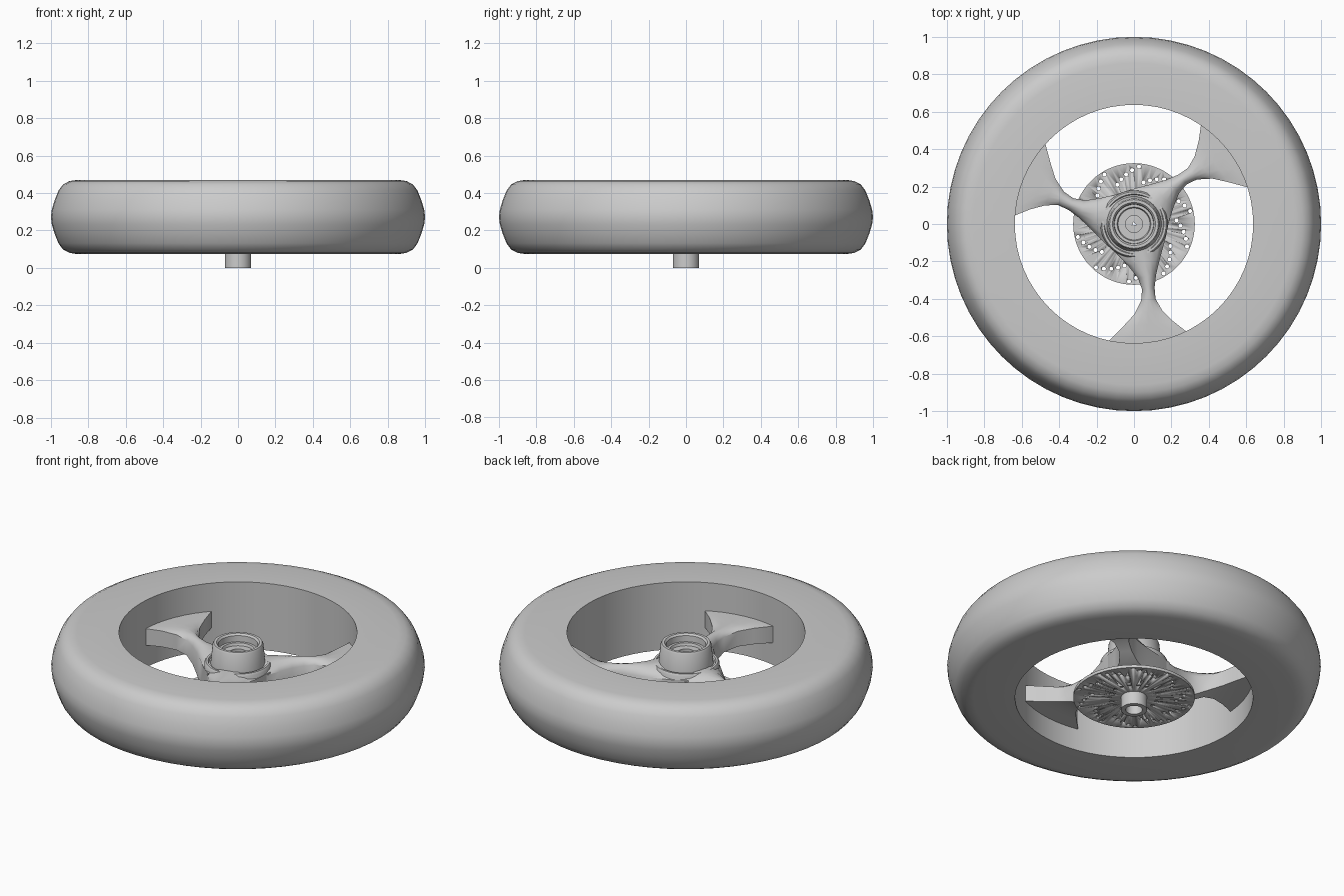
import bpy, bmesh, math
from mathutils import Matrix, Vector

if "Cube" in bpy.data.objects:
    bpy.data.objects.remove(bpy.data.objects["Cube"], do_unlink=True)

# One plain grey
GREY = (0.6, 0.6, 0.6, 1)
grey = bpy.data.materials.new("plain grey")
grey.use_nodes = True
grey.diffuse_color = GREY
grey.node_tree.nodes["Principled BSDF"].inputs["Base Color"].default_value = GREY


def finish(name, bm, angle=35):
    bmesh.ops.recalc_face_normals(bm, faces=bm.faces)
    mesh = bpy.data.meshes.new(name)
    bm.to_mesh(mesh)
    bm.free()
    mesh.materials.append(grey)
    ob = bpy.data.objects.new(name, mesh)
    bpy.context.collection.objects.link(ob)
    bpy.ops.object.select_all(action="DESELECT")
    ob.select_set(True)
    bpy.context.view_layer.objects.active = ob
    bpy.ops.object.shade_smooth_by_angle(angle=math.radians(angle))
    return ob


def skin(bm, rings, closed=False):
    """Join rings of points with quads; cap the ends unless closed."""
    loops = [[bm.verts.new(p) for p in ring] for ring in rings]
    n = len(loops[0])
    pairs = list(zip(loops, loops[1:])) + ([(loops[-1], loops[0])] if closed else [])
    for a, b in pairs:
        for i in range(n):
            j = (i + 1) % n
            bm.faces.new((a[i], a[j], b[j], b[i]))
    if not closed:
        bm.faces.new(loops[0])
        bm.faces.new(loops[-1])


def lathe(name, profile, steps):
    """Spin a closed (radius, height) profile round the z axis."""
    bm = bmesh.new()
    turns = [math.tau * i / steps for i in range(steps)]
    skin(bm, [[(r * math.cos(t), r * math.sin(t), z) for t in turns]
              for r, z in profile], closed=True)
    return finish(name, bm)


# Tyre with flat side walls and a rounded tread, mirrored about mid height
MID = 0.272
half = [(0.637, 0.198), (0.86, 0.198), (0.9, 0.192), (0.935, 0.174),
        (0.96, 0.14), (0.98, 0.09), (0.995, 0.04)]
lathe("tyre", [(r, MID + h) for r, h in half] + [(1, MID)]
      + [(r, MID - h) for r, h in reversed(half)], 64)

# Hub: stepped barrel with a recessed top
lathe("hub", [(0.045, 0.08), (0.18, 0.08), (0.18, 0.29), (0.172, 0.302),
              (0.16, 0.302), (0.155, 0.29), (0.147, 0.29), (0.136, 0.40),
              (0.13, 0.41), (0.115, 0.41), (0.106, 0.40), (0.104, 0.365),
              (0.09, 0.365), (0.085, 0.35), (0.045, 0.35)], 48)

# Axle sleeve sticking out below
lathe("axle_sleeve", [(0.045, 0), (0.07, 0), (0.07, 0.12), (0.045, 0.12)], 32)

# Brake disc with swirls of drilled holes
disc = lathe("brake_disc", [(0.06, 0.075), (0.325, 0.075),
                            (0.325, 0.092), (0.06, 0.092)], 64)
holes = [(0.13, math.tau * i / 18) for i in range(18)]
for swirl in range(10):
    for k in range(5):
        holes.append((0.308 - 0.02 * k, math.radians(193 + 36 * swirl + 7 * k)))
bm = bmesh.new()
for r, t in holes:
    place = Matrix.Translation((r * math.cos(t), r * math.sin(t), 0.083))
    bmesh.ops.create_cone(bm, cap_ends=True, segments=10, radius1=0.011,
                          radius2=0.011, depth=0.06, matrix=place)
cutter = finish("hole_cutter", bm)
cutter.hide_render = True
drill = disc.modifiers.new("drill", "BOOLEAN")
drill.object = cutter
drill.operation = "DIFFERENCE"
drill.solver = "EXACT"
bpy.context.view_layer.objects.active = disc
bpy.ops.object.modifier_move_to_index(modifier="drill", index=0)
bpy.ops.object.modifier_apply(modifier="drill")
bpy.data.objects.remove(cutter, do_unlink=True)

# Spokes: left rail, right rail, underside height, shoulder drop
stations = [
    ((-0.17, -0.04), (0.19, 0.03), 0.10, 0.03),
    ((-0.11, -0.14), (0.17, -0.07), 0.10, 0.04),
    ((-0.03, -0.225), (0.14, -0.18), 0.11, 0.045),
    ((0.022, -0.29), (0.118, -0.27), 0.13, 0.045),
    ((0.043, -0.35), (0.11, -0.34), 0.16, 0.04),
    ((0.038, -0.41), (0.115, -0.40), 0.185, 0.03),
    ((0.0, -0.485), (0.15, -0.46), 0.20, 0.015),
    ((-0.06, -0.55), (0.21, -0.52), 0.205, 0.006),
    ((-0.135, -0.625), (0.28, -0.575), 0.205, 0.002),
    ((-0.145, -0.68), (0.31, -0.635), 0.205, 0.002),
]
TOP = 0.305


def section(left, right, low, drop):
    """Rounded top between two rails, flat underside."""
    left, right = Vector(left), Vector(right)
    ring = [(*left, low)]
    for u in (0, 0.12, 0.3, 0.5, 0.7, 0.88, 1):
        ring.append((*left.lerp(right, u), TOP - drop * abs(2 * u - 1) ** 2.5))
    return ring + [(*right, low)]


for number in range(3):
    bm = bmesh.new()
    skin(bm, [section(*s) for s in stations])
    bm.transform(Matrix.Rotation(math.tau * number / 3, 4, "Z"))
    finish(f"spoke_{number + 1}", bm, 40)
